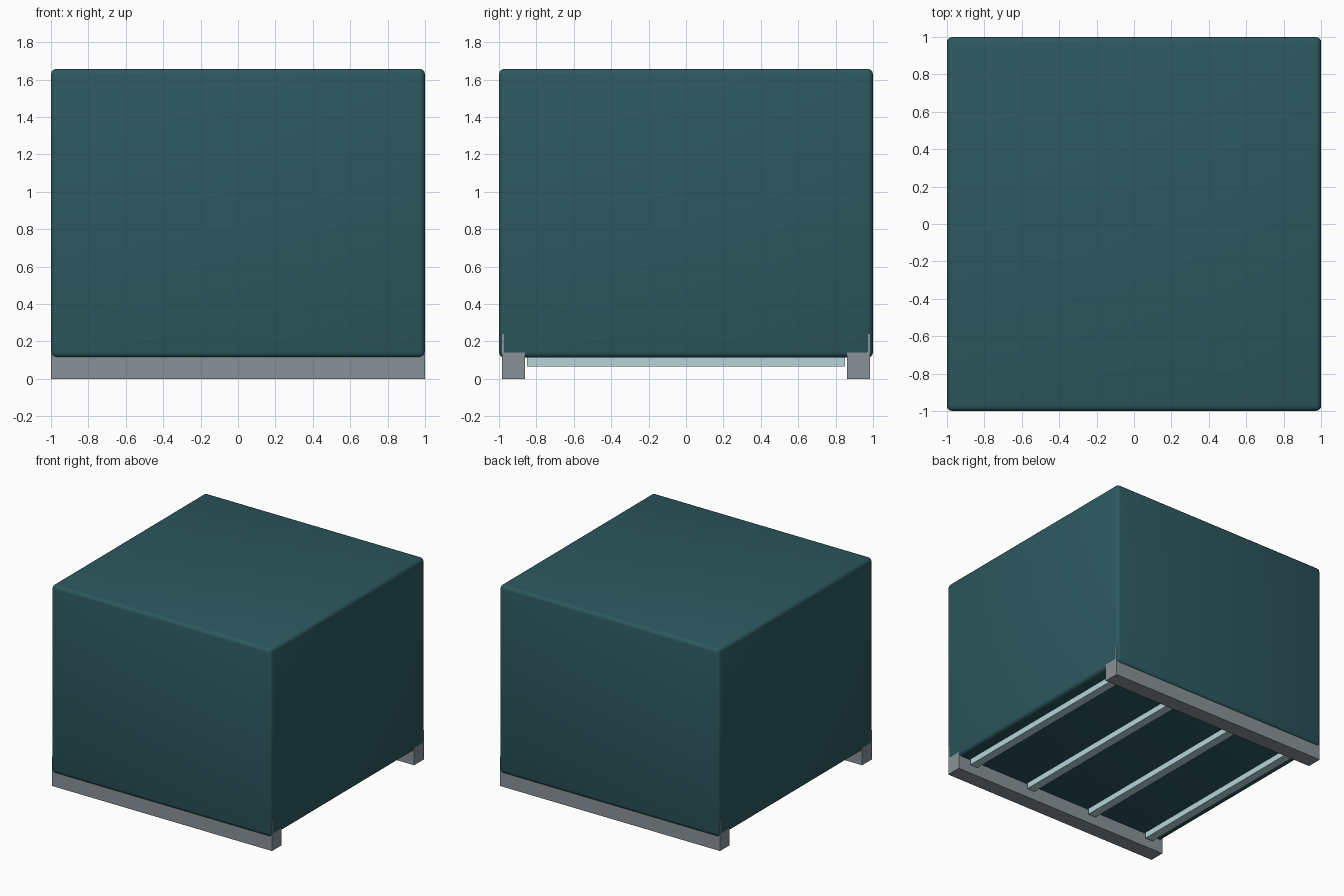
import bpy

if "Cube" in bpy.data.objects:
    bpy.data.objects.remove(bpy.data.objects["Cube"])


def material(name, rgb):
    m = bpy.data.materials.new(name)
    m.diffuse_color = (*rgb, 1)
    m.use_nodes = True
    m.node_tree.nodes["Principled BSDF"].inputs["Base Color"].default_value = m.diffuse_color
    return m


def box(name, lo, hi, mat=None):
    """Axis-aligned box between two corners."""
    centre = [(a + b) / 2 for a, b in zip(lo, hi)]
    bpy.ops.mesh.primitive_cube_add(size=1, location=centre)
    ob = bpy.context.object
    ob.name = name
    ob.scale = [b - a for a, b in zip(lo, hi)]
    bpy.ops.object.transform_apply(location=False, rotation=False, scale=True)
    if mat:
        ob.data.materials.append(mat)
    return ob


teal = material("dark_teal", (0.025, 0.098, 0.114))
pale = material("pale_blue", (0.46, 0.66, 0.69))
steel = material("steel_grey", (0.25, 0.29, 0.31))

# Main body with softly rounded edges
body = box("body", (-1, -1, 0.113), (1, 1, 1.657), teal)
bevel = body.modifiers.new("rounded_edges", 'BEVEL')
bevel.width = 0.03
bevel.segments = 3
bpy.context.view_layer.objects.active = body
bpy.ops.object.modifier_apply(modifier=bevel.name)
bpy.ops.object.shade_smooth_by_angle(angle=0.6)

# Skid rails along front and back, sunk into the body
for name, y0, y1 in (("front_rail", -0.985, -0.86), ("back_rail", 0.86, 0.985)):
    box(name, (-0.9995, y0, 0), (0.9995, y1, 0.24), steel)

# Cross bars under the floor
for i, x in enumerate((-0.86, -0.30, 0.30, 0.86)):
    box(f"cross_bar_{i + 1}", (x - 0.035, -0.85, 0.065),
        (x + 0.035, 0.85, 0.115), pale)
